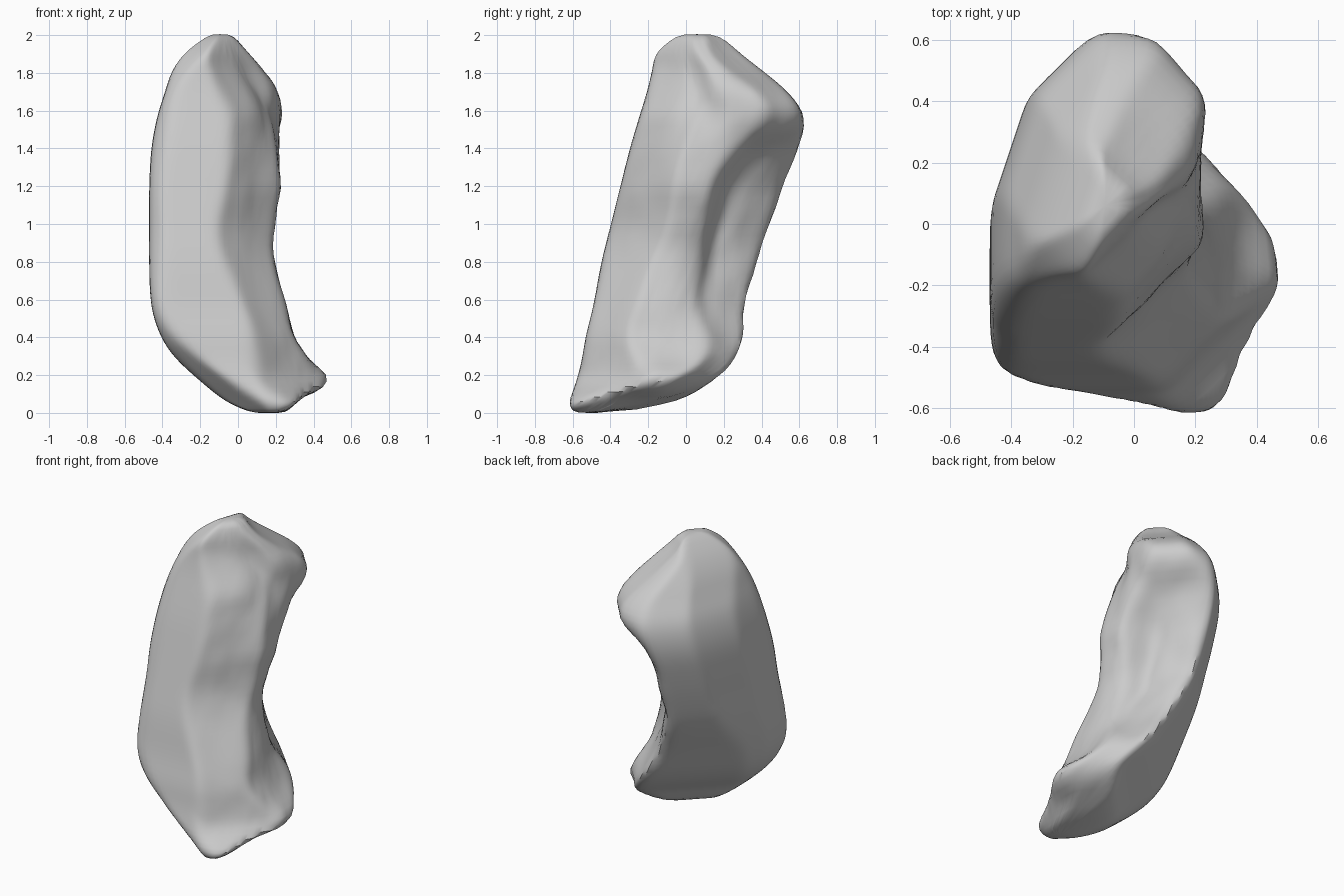
import bpy, bmesh, math, random
from mathutils import Vector, noise

cube = bpy.data.objects.get("Cube")
if cube:
    bpy.data.objects.remove(cube)

# Outline limits per height, in hundredths:
# height, then reach towards +x, +x+y, +y, -x+y, -x, -x-y, -y, +x-y
LEVELS = [
    (1, 24, -28, -48, -50, -8, 42, 59, 80),
    (7, 31, 14, 0, -19, 6, 49, 62, 87),
    (18, 48, 41, 15, -8, 20, 62, 58, 69),
    (30, 37, 47, 34, 11, 33, 75, 55, 64),
    (42, 30, 43, 37, 24, 41, 86, 53, 61),
    (58, 26, 33, 34, 35, 46, 91, 49, 52),
    (80, 19, 29, 42, 52, 47, 86, 45, 38),
    (100, 20, 31, 49, 62, 47, 80, 40, 29),
    (120, 23, 37, 54, 70, 47, 76, 35, 29),
    (140, 23, 49, 60, 76, 46, 69, 30, 25),
    (157, 24, 68, 63, 74, 43, 62, 25, 21),
    (170, 23, 61, 55, 64, 39, 55, 21, 11),
    (182, 15, 37, 41, 54, 35, 45, 18, 3),
    (193, 5, 17, 27, 43, 28, 32, 16, 0),
    (202, -4, 7, 19, 31, 18, 14, 9, -6),
]
STEPS, SIDES = 4, 96


def catmull(a, b, c, d, t):
    return 0.5 * (2 * b + (c - a) * t + (2 * a - 5 * b + 4 * c - d) * t * t
                  + (3 * b - a - 3 * c + d) * t ** 3)


def limits_between(i, t):
    last = len(LEVELS) - 1
    rows = [LEVELS[min(max(k, 0), last)] for k in (i - 1, i, i + 1, i + 2)]
    return [catmull(*col, t) / 100 for col in zip(*rows)]


def dent(angle, z, at_angle, at_z, wide, tall):
    turn = math.remainder(angle - at_angle, math.tau)
    return math.exp(-(turn / wide) ** 2 - ((z - at_z) / tall) ** 2)


def outline(row):
    """Ring of points bounded by the limits, hollowed on the inner side."""
    z, reach = row[0], row[1:]
    cx, cy = (reach[0] - reach[4]) / 2, (reach[2] - reach[6]) / 2
    # diagonal centre pulls the ring into the region all limits share
    du, dv = (reach[1] - reach[5]) / 2, (reach[7] - reach[3]) / 2
    cx, cy = (cx + (du + dv) / 2) / 2, (cy + (du - dv) / 2) / 2
    planes = [(j * math.pi / 4, h / math.sqrt(2) if j % 2 else h)
              for j, h in enumerate(reach)]
    # extra planes round the corner of the broad outer face
    for slope, cut in ((2, 0.11), (3, 0.22)):
        corner = reach[3] + (slope - 1) * reach[4] - cut * min(z, 1)
        planes.append((math.atan2(1, -slope), corner / math.hypot(1, slope)))
    ring = []
    for k in range(SIDES):
        a = math.tau * k / SIDES
        r = 9
        for n, h in planes:
            c = math.cos(a - n)
            if c > 0.05:
                r = min(r, max(h - cx * math.cos(n) - cy * math.sin(n), 0.02) / c)
        r *= 1 - 0.27 * dent(a, z, 0.75, 0.95, 0.45, 0.45)
        r *= 1 - 0.22 * dent(a, z, -0.3, 1.65, 0.45, 0.22)
        ring.append(Vector((cx + r * math.cos(a), cy + r * math.sin(a), z)))
    return ring


# Body skin lofted through the outlines
bm = bmesh.new()
rings = []
for i in range(len(LEVELS) - 1):
    for s in range(STEPS):
        rings.append(outline(limits_between(i, s / STEPS)))
rings.append(outline([v / 100 for v in LEVELS[-1]]))
loops = [[bm.verts.new(p) for p in ring] for ring in rings]
for low, high in zip(loops, loops[1:]):
    for k in range(SIDES):
        n = (k + 1) % SIDES
        bm.faces.new((low[k], low[n], high[n], high[k]))
caps = [bm.faces.new(loops[-1]), bm.faces.new(loops[0][::-1])]
bmesh.ops.poke(bm, faces=caps)
for _ in range(4):
    bmesh.ops.smooth_vert(bm, verts=bm.verts, factor=0.5,
                          use_axis_x=True, use_axis_y=True, use_axis_z=True)

# Broken edge: rough along the inner side, smooth on the outer side
random.seed(4)
bm.normal_update()
for v in bm.verts:
    side = max(0, v.normal.dot(Vector((0.8, 0.2, -0.3))))
    bump = noise.noise(v.co * 6) * 0.02 + random.uniform(-1, 1) * 0.002
    v.co += v.normal * bump * side

# Rest the body on the floor
floor = min(v.co.z for v in bm.verts)
bmesh.ops.translate(bm, verts=bm.verts, vec=(0, 0, -floor))
bmesh.ops.recalc_face_normals(bm, faces=bm.faces)

mesh = bpy.data.meshes.new("stone_fragment")
bm.to_mesh(mesh)
bm.free()
body = bpy.data.objects.new("stone_fragment", mesh)
bpy.context.collection.objects.link(body)

# Pale grey stone
grey = bpy.data.materials.new("pale_grey")
grey.use_nodes = True
colour = (0.6, 0.6, 0.6, 1)
grey.diffuse_color = colour
grey.node_tree.nodes["Principled BSDF"].inputs["Base Color"].default_value = colour
mesh.materials.append(grey)

bpy.context.view_layer.objects.active = body
body.select_set(True)
bpy.ops.object.shade_smooth_by_angle(angle=math.radians(40))
